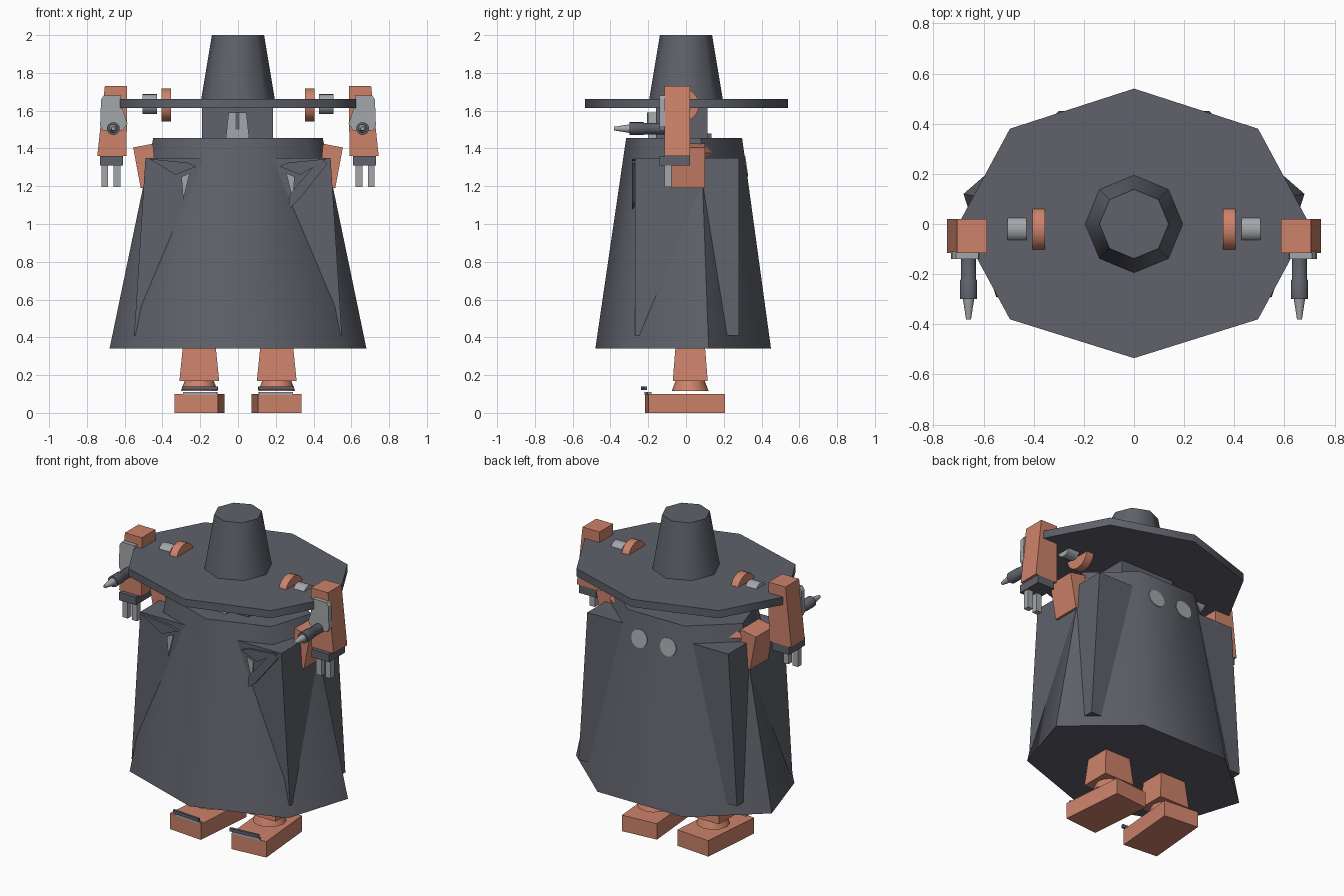
import bpy, bmesh, math
from mathutils import Vector, Matrix

if "Cube" in bpy.data.objects:
    bpy.data.objects.remove(bpy.data.objects["Cube"])


def material(name, rgb):
    m = bpy.data.materials.new(name)
    m.use_nodes = True
    m.diffuse_color = (*rgb, 1)
    m.node_tree.nodes["Principled BSDF"].inputs["Base Color"].default_value = (*rgb, 1)
    return m


DARK = material("slate grey", (0.115, 0.12, 0.145))
COPPER = material("copper orange", (0.61, 0.225, 0.145))
STEEL = material("light steel", (0.37, 0.385, 0.40))


def loft(name, rings, mat, smooth=0, matrix=None):
    """Skin a list of equal point rings and cap both ends."""
    bm = bmesh.new()
    rows = [[bm.verts.new(p) for p in ring] for ring in rings]
    n = len(rows[0])
    for a, b in zip(rows, rows[1:]):
        for i in range(n):
            j = (i + 1) % n
            bm.faces.new((a[i], a[j], b[j], b[i]))
    bm.faces.new(rows[0])
    bm.faces.new(rows[-1])
    if matrix:
        bm.transform(matrix)
    bmesh.ops.recalc_face_normals(bm, faces=bm.faces)
    me = bpy.data.meshes.new(name)
    bm.to_mesh(me)
    bm.free()
    me.materials.append(mat)
    ob = bpy.data.objects.new(name, me)
    bpy.context.collection.objects.link(ob)
    if smooth:
        bpy.ops.object.select_all(action='DESELECT')
        ob.select_set(True)
        bpy.context.view_layer.objects.active = ob
        bpy.ops.object.shade_smooth_by_angle(angle=math.radians(smooth))
    return ob


def rect(x0, x1, y0, y1, z):
    return [(x0, y0, z), (x1, y0, z), (x1, y1, z), (x0, y1, z)]


def box(name, x, y, z, mat, top_x=None, top_y=None, matrix=None):
    """Box from ranges; the top may have its own x and y ranges."""
    return loft(name, [rect(*x, *y, z[0]), rect(*(top_x or x), *(top_y or y), z[1])],
                mat, matrix=matrix)


def turned(name, centre, axis, stations, mat, sides=24, smooth=50):
    """Round part: stations are (distance, radius) along an axis."""
    rings = [[(r * math.cos(math.tau * i / sides), r * math.sin(math.tau * i / sides), d)
              for i in range(sides)] for d, r in stations]
    turn = Vector(axis).to_track_quat('Z', 'Y').to_matrix().to_4x4()
    return loft(name, rings, mat, smooth, Matrix.Translation(centre) @ turn)


def plate(name, outline, y0, y1, mat, s=1):
    """Flat x-z outline extruded along y."""
    return loft(name, [[(s * x, y, z) for x, z in outline] for y in (y0, y1)], mat)


# Long seven-sided coat with a squarer box pushing out at the corners
def coat_ring(k, z):
    half = [(0.55, -0.29), (0.68, 0.12), (0.30, 0.45)]
    pts = [(0, -0.48)] + half + [(-x, y) for x, y in reversed(half)]
    return [(x * k, y * k, z) for x, y in pts]


loft("coat", [coat_ring(1, 0.34), coat_ring(0.66, 1.455)], DARK, 60)
box("coat_corner_panels", (-0.55, 0.55), (-0.27, 0.28), (0.41, 1.35), DARK,
    top_x=(-0.49, 0.49))

# Head with face guard
box("head", (-0.19, 0.185), (-0.16, 0.115), (1.44, 1.62), DARK)
box("neck_tab", (-0.06, 0.06), (0.11, 0.135), (1.45, 1.48), DARK)
plate("face_guard", [(-0.065, 1.45), (0.06, 1.45), (0.045, 1.59), (-0.05, 1.59)],
      -0.20, -0.16, STEEL)
box("face_slit", (-0.012, 0.008), (-0.206, -0.199), (1.50, 1.59), DARK)

# Hat
brim = [(0, -0.535), (0.495, -0.38), (0.70, 0), (0.495, 0.38),
        (0, 0.54), (-0.495, 0.38), (-0.70, 0), (-0.495, -0.38)]
loft("hat_brim", [[(x, y, z) for x, y in brim] for z in (1.615, 1.663)], DARK, 60)
turned("hat_crown", (0, 0, 0), (0, 0, 1), [(1.66, 0.195), (2.0, 0.138)], DARK, 8, 60)

# Parts that repeat on both sides
for s, side in ((1, "left"), (-1, "right")):
    def sbox(name, x, y, z, mat, top_x=None, top_y=None, matrix=None):
        flip = lambda r: (s * r[0], s * r[1]) if r else None
        return box(f"{side}_{name}", flip(x), y, z, mat, flip(top_x), top_y, matrix)

    # Foot turned slightly outwards, with toe bars
    toe_out = Matrix.Translation((s * 0.203, -0.005, 0)) @ Matrix.Rotation(s * 0.087, 4, 'Z')
    sbox("foot", (-0.115, 0.115), (-0.203, 0.203), (0, 0.10), COPPER, matrix=toe_out)
    sbox("toe_bar_low", (-0.11, 0.07), (-0.205, -0.185), (0.095, 0.11), STEEL, matrix=toe_out)
    sbox("toe_bar_high", (-0.115, 0.075), (-0.225, -0.21), (0.12, 0.14), DARK, matrix=toe_out)

    # Leg and flared ankle
    sbox("leg", (0.10, 0.31), (-0.07, 0.115), (0.17, 0.42), COPPER,
         top_x=(0.125, 0.285), top_y=(-0.05, 0.095))
    turned(f"{side}_ankle", (s * 0.205, 0.022, 0), (0, 0, 1),
           [(0.117, 0.097), (0.175, 0.075)], COPPER, 12)

    # Shoulder block with a sloping top, and its tapered joint
    block = [(0.43, 1.19), (0.515, 1.19), (0.555, 1.405), (0.45, 1.425)]
    plate(f"{side}_shoulder_block", block, -0.08, 0.10, COPPER, s)
    turned(f"{side}_shoulder_joint", (s * 0.40, 0.07, 1.375), (s, 0, 0),
           [(0, 0.07), (0.06, 0.03)], COPPER, 8, 0)

    # Ear disc and bolt passing through the brim
    turned(f"{side}_ear_disc", (s * 0.38, -0.02, 1.63), (1, 0, 0),
           [(-0.025, 0.088), (0.025, 0.088)], COPPER)
    turned(f"{side}_ear_bolt", (s * 0.467, -0.02, 1.635), (1, 0, 0),
           [(-0.038, 0.052), (0.038, 0.052)], STEEL)

    # Hanging arm, wrist and fingers
    sbox("arm", (0.59, 0.745), (-0.115, 0.02), (1.36, 1.73), COPPER,
         top_x=(0.587, 0.705))
    sbox("wrist", (0.61, 0.73), (-0.14, 0.02), (1.31, 1.36), DARK)
    for i, x in enumerate((0.64, 0.705)):
        sbox(f"finger_{i + 1}", (x - 0.018, x + 0.018), (-0.113, -0.077), (1.195, 1.315), STEEL)

    # Forward-facing gun on a chamfered mount
    plate(f"{side}_gun_mount", [(0.585, 1.53), (0.61, 1.495), (0.715, 1.495), (0.73, 1.52),
                                (0.725, 1.66), (0.71, 1.68), (0.62, 1.68), (0.615, 1.62)],
          -0.14, -0.11, STEEL, s)
    turned(f"{side}_gun_body", (s * 0.66, -0.11, 1.505), (0, -1, 0),
           [(0, 0.03), (0.11, 0.03), (0.115, 0.034), (0.19, 0.034)], DARK, 16, 40)
    turned(f"{side}_gun_nozzle", (s * 0.66, -0.29, 1.505), (0, -1, 0),
           [(0, 0.024), (0.09, 0.01)], STEEL, 16)

    # Lapel points and blades on the chest corners
    plate(f"{side}_lapel", [(0.47, 1.345), (0.27, 1.325), (0.22, 1.305), (0.33, 1.26)],
          -0.285, -0.24, DARK, s)
    plate(f"{side}_blade", [(0.255, 1.27), (0.30, 1.25), (0.29, 1.13)],
          -0.278, -0.24, STEEL, s)

    # Round vents on the back, flush with the coat
    turned(f"{side}_back_vent", (s * 0.10, 0.318, 1.305), (0, 1, 0.137),
           [(-0.01, 0.055), (0.004, 0.055)], STEEL)

# Diagonal strap on one side of the chest
plate("chest_strap", [(0.435, 1.345), (0.475, 1.32), (0.315, 1.12), (0.265, 1.08), (0.275, 1.16)],
      -0.285, -0.24, DARK)
